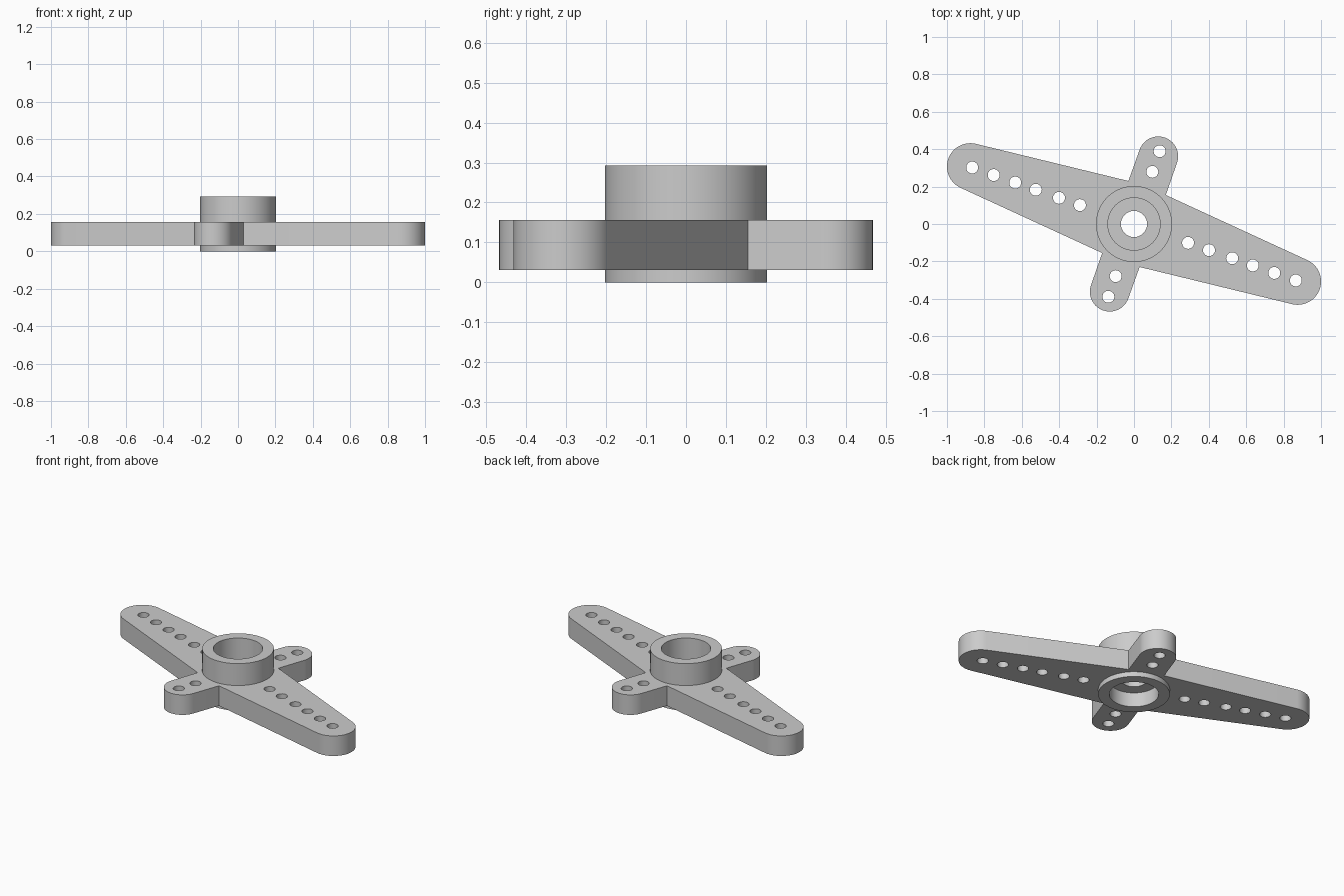
import bpy, bmesh, math
from mathutils import Vector

cube = bpy.data.objects.get("Cube")
if cube:
    bpy.data.objects.remove(cube)

# One plain grey plastic
grey = bpy.data.materials.new("grey plastic")
grey.use_nodes = True
colour = (0.6, 0.6, 0.6, 1)
grey.diffuse_color = colour
grey.node_tree.nodes["Principled BSDF"].inputs["Base Color"].default_value = colour


def finish(bm, name):
    bmesh.ops.recalc_face_normals(bm, faces=bm.faces)
    mesh = bpy.data.meshes.new(name)
    bm.to_mesh(mesh)
    bm.free()
    mesh.materials.append(grey)
    obj = bpy.data.objects.new(name, mesh)
    bpy.context.collection.objects.link(obj)
    bpy.ops.object.select_all(action="DESELECT")
    obj.select_set(True)
    bpy.context.view_layer.objects.active = obj
    bpy.ops.object.shade_smooth_by_angle(angle=math.radians(30))
    return obj


def arc(centre, radius, start, end, steps):
    angles = [start + (end - start) * i / steps for i in range(steps + 1)]
    return [Vector((centre[0] + radius * math.cos(a), centre[1] + radius * math.sin(a))) for a in angles]


def circle(centre, radius, steps):
    return arc(centre, radius, 0, math.tau, steps)[:-1]


def arm_tip(centre, radius, root_radius):
    """Rounded end of an arm that tapers from root_radius at the hub."""
    heading = math.atan2(centre[1], centre[0])
    spread = math.acos((root_radius - radius) / math.hypot(*centre))
    return arc(centre, radius, heading - spread, heading + spread, 28)


# Arm outline: one half, then the same half turned by 180 degrees
long_tip, short_tip = (0.875, -0.307), (0.13, 0.362)
half = arm_tip(long_tip, 0.125, 0.214) + [Vector((0.17, 0.155))]
half += arm_tip(short_tip, 0.106, 0.106) + [Vector((-0.03, 0.23))]
loops = [half + [-p for p in half], circle((0, 0), 0.18, 64)]

# Screw holes along each arm
long_holes = [(d, -0.349 * d) for d in (0.289, 0.401, 0.525, 0.635, 0.75, 0.865)]
for x, y in long_holes + [(0.098, 0.279), (0.137, 0.389)]:
    loops += [circle((x, y), 0.032, 24), circle((-x, -y), 0.032, 24)]

# Arm plate: fill the outline around its holes and thicken it
bm = bmesh.new()
edges = []
for loop in loops:
    verts = [bm.verts.new((p.x, p.y, 0.031)) for p in loop]
    edges += [bm.edges.new((a, b)) for a, b in zip(verts, verts[1:] + verts[:1])]
bmesh.ops.triangle_fill(bm, use_beauty=True, use_dissolve=False, edges=edges, normal=(0, 0, 1))
top = bmesh.ops.extrude_face_region(bm, geom=bm.faces[:])["geom"]
bmesh.ops.translate(bm, vec=(0, 0, 0.125), verts=[g for g in top if isinstance(g, bmesh.types.BMVert)])
finish(bm, "arm_plate")

# Hub: turned profile with a recess above and below a drilled web
profile = [(0.203, 0), (0.203, 0.293), (0.14, 0.293), (0.14, 0.14),
           (0.07, 0.14), (0.07, 0.09), (0.14, 0.09), (0.14, 0)]
bm = bmesh.new()
verts = [bm.verts.new((r, 0, z)) for r, z in profile]
ring = [bm.edges.new((a, b)) for a, b in zip(verts, verts[1:] + verts[:1])]
bmesh.ops.spin(bm, geom=verts + ring, cent=(0, 0, 0), axis=(0, 0, 1), angle=math.tau, steps=64)
bmesh.ops.remove_doubles(bm, verts=bm.verts, dist=0.0001)
finish(bm, "hub")
